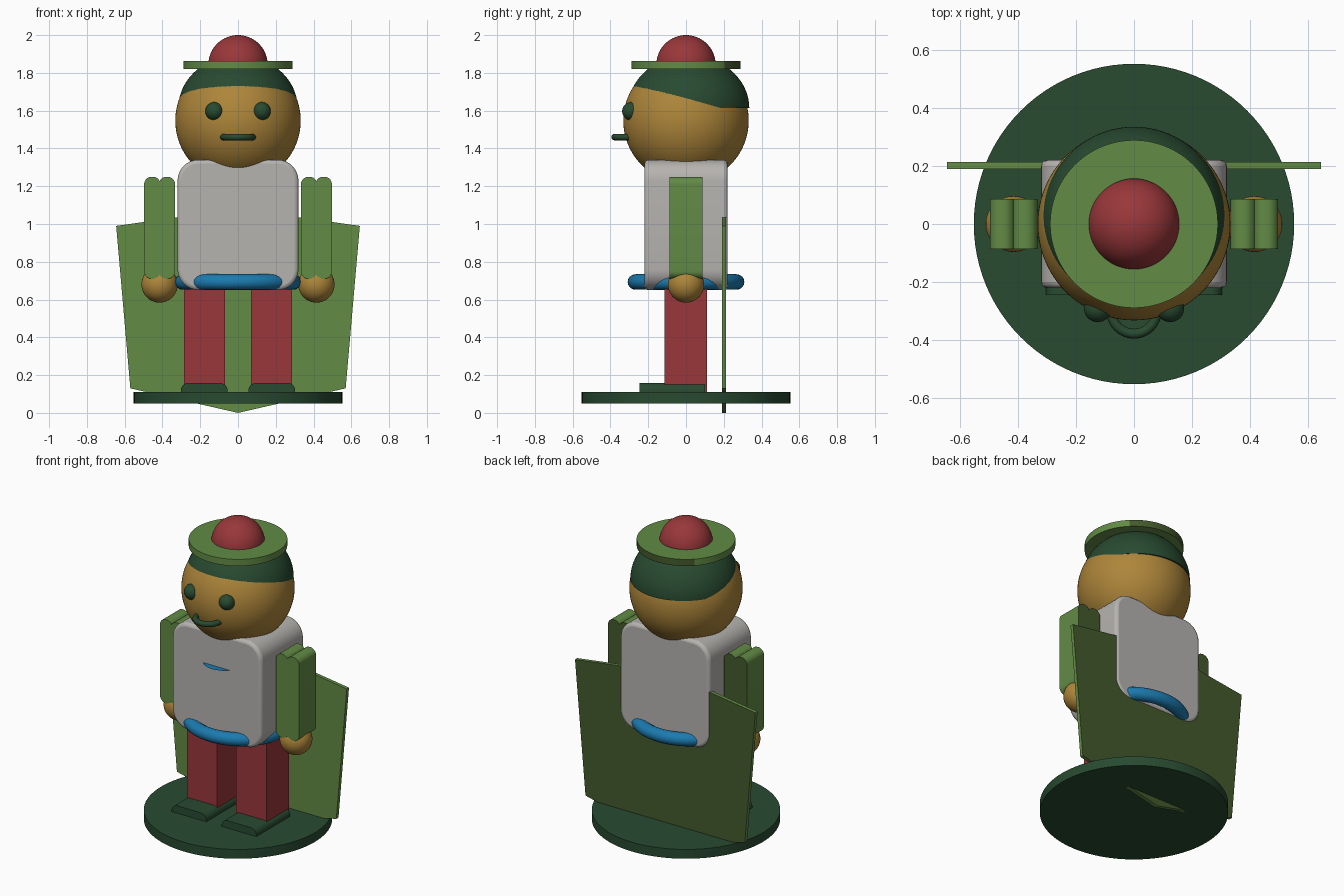
import bpy, bmesh
from math import cos, sin, radians, pi
from mathutils import Matrix, Vector

if "Cube" in bpy.data.objects:
    bpy.data.objects.remove(bpy.data.objects["Cube"], do_unlink=True)


def material(name, rgb):
    m = bpy.data.materials.new(name)
    m.use_nodes = True
    m.diffuse_color = (*rgb, 1)
    m.node_tree.nodes["Principled BSDF"].inputs["Base Color"].default_value = (*rgb, 1)
    return m


DARK = material("dark green", (0.021, 0.068, 0.03))
GREEN = material("leaf green", (0.122, 0.258, 0.06))
OLIVE = material("dark olive", (0.058, 0.1, 0.026))
GOLD = material("golden skin", (0.42, 0.236, 0.042))
RED = material("red", (0.32, 0.038, 0.042))
GREY = material("warm grey", (0.47, 0.455, 0.435))
BLUE = material("blue", (0.011, 0.195, 0.43))


def finish(name, bm, mat, smooth=True, bevel=0):
    bmesh.ops.recalc_face_normals(bm, faces=bm.faces)
    mesh = bpy.data.meshes.new(name)
    bm.to_mesh(mesh)
    bm.free()
    mesh.materials.append(mat)
    ob = bpy.data.objects.new(name, mesh)
    bpy.context.collection.objects.link(ob)
    if smooth:
        bpy.ops.object.select_all(action="DESELECT")
        ob.select_set(True)
        bpy.context.view_layer.objects.active = ob
        bpy.ops.object.shade_smooth_by_angle(angle=radians(35))
    if bevel:
        b = ob.modifiers.new("soft edges", "BEVEL")
        b.width, b.segments = bevel, 3
        b.limit_method, b.angle_limit = "ANGLE", radians(40)
    return ob


def olive_back(ob):
    """Give faces that point mainly backwards the darker olive."""
    ob.data.materials.append(OLIVE)
    for p in ob.data.polygons:
        if p.normal.y > max(abs(p.normal.x), abs(p.normal.z)):
            p.material_index = 1


def ball(name, centre, radii, mat, flat_bottom=False):
    bm = bmesh.new()
    bmesh.ops.create_uvsphere(bm, u_segments=96, v_segments=64, radius=1)
    if flat_bottom:
        cut = bmesh.ops.bisect_plane(bm, geom=bm.verts[:] + bm.edges[:] + bm.faces[:],
                                     plane_co=(0, 0, 0), plane_no=(0, 0, 1), clear_inner=True)
        rim = [e for e in cut["geom_cut"] if isinstance(e, bmesh.types.BMEdge)]
        bmesh.ops.contextual_create(bm, geom=rim)
    bm.transform(Matrix.Translation(centre) @ Matrix.Diagonal((*radii, 1)))
    return finish(name, bm, mat)


def disc(name, radius, z0, z1, mat):
    bm = bmesh.new()
    bmesh.ops.create_cone(bm, cap_ends=True, segments=96, radius1=radius, radius2=radius,
                          depth=z1 - z0, matrix=Matrix.Translation((0, 0, (z0 + z1) / 2)))
    return finish(name, bm, mat)


def ring(name, centre, rx, ry, tube, mat):
    bm = bmesh.new()
    n, k = 64, 16
    rows = []
    for i in range(n):
        a = 2 * pi * i / n
        row = []
        for j in range(k):
            t = 2 * pi * j / k
            out = tube * cos(t)
            row.append(bm.verts.new(Vector(centre) + Vector(
                ((rx + out) * cos(a), (ry + out) * sin(a), tube * sin(t)))))
        rows.append(row)
    for i in range(n):
        p, q = rows[i], rows[(i + 1) % n]
        for j in range(k):
            bm.faces.new((p[j], q[j], q[(j + 1) % k], p[(j + 1) % k]))
    return finish(name, bm, mat)


def arc(cx, cz, r, a0, a1, n=8):
    angles = [radians(a0 + (a1 - a0) * i / n) for i in range(n + 1)]
    return [(cx + r * cos(a), cz + r * sin(a)) for a in angles]


def rounded(x0, x1, z0, z1, top, bottom):
    """Rectangle outline with separate top and bottom corner radii."""
    pts = arc(x1 - top, z1 - top, top, 0, 90) + arc(x0 + top, z1 - top, top, 90, 180)
    if bottom:
        return pts + arc(x0 + bottom, z0 + bottom, bottom, 180, 270) \
            + arc(x1 - bottom, z0 + bottom, bottom, 270, 360)
    return pts + [(x0, z0), (x1, z0)]


def prism(name, outline, y0, y1, mat, smooth=True, bevel=0):
    """Extrude an x-z outline along y."""
    bm = bmesh.new()
    front = bm.faces.new([bm.verts.new((x, y0, z)) for x, z in outline])
    new = bmesh.ops.extrude_face_region(bm, geom=[front], use_keep_orig=True)["geom"]
    bmesh.ops.translate(bm, vec=(0, y1 - y0, 0),
                        verts=[v for v in new if isinstance(v, bmesh.types.BMVert)])
    return finish(name, bm, mat, smooth, bevel)


# Stand and cape
disc("base", 0.552, 0.05, 0.11, DARK)
olive_back(prism("cape", [(-0.645, 0.99), (-0.57, 0.13), (0, 0.0), (0.57, 0.13),
                          (0.645, 0.99), (0, 1.08)], 0.19, 0.213, GREEN, smooth=False))

# Torso, belt and the thin chest flap
prism("torso", rounded(-0.32, 0.32, 0.65, 1.34, 0.11, 0.11), -0.22, 0.22, GREY, bevel=0.02)
ring("belt", (0, 0, 0.693), 0.293, 0.268, 0.041, BLUE)
bm = bmesh.new()
bm.faces.new([bm.verts.new((x, y - 0.145, 1.12)) for x, y in arc(0, 0, 0.12, 0, 350, 35)])
finish("chest_flap", bm, BLUE, smooth=False)

# Limbs: the arm outline has two rounded lobes at each end
quarter = arc(0.042, 0.23, 0.04, 0, 90) + arc(0.036, 0.23, 0.04, 90, 154)
top = quarter + [(-x, z) for x, z in reversed(quarter[:-1])]
arm = top + [(-x, -z) for x, z in top]
for side, s in (("left", 1), ("right", -1)):
    olive_back(prism(side + "_arm", [(s * 0.415 + x, 0.98 + z) for x, z in arm],
                     -0.087, 0.087, GREEN))
    ball(side + "_hand", (s * 0.415, 0, 0.68), (0.096,) * 3, GOLD)
    xs = sorted((s * 0.068, s * 0.285))
    prism(side + "_leg", [(xs[0], 0.11), (xs[1], 0.11), (xs[1], 0.7), (xs[0], 0.7)],
          -0.115, 0.112, RED, smooth=False)
    xs = sorted((s * 0.055, s * 0.303))
    prism(side + "_shoe", rounded(xs[0], xs[1], 0.105, 0.158, 0.04, 0), -0.245, 0.1, DARK)
    ball(side + "_eye", (s * 0.125, -0.29, 1.597), (0.048,) * 3, DARK)

# Head, mouth and hat
ball("head", (0, 0, 1.547), (0.332,) * 3, GOLD)
ring("mouth", (0, -0.3, 1.46), 0.078, 0.078, 0.017, DARK)
ball("cap", (0, 0.0143, 1.613), (0.316, 0.3207, 0.28), DARK, flat_bottom=True)
olive_back(disc("hat_brim", 0.289, 1.82, 1.863, GREEN))
ball("pompom", (0, 0, 1.843), (0.157,) * 3, RED)
